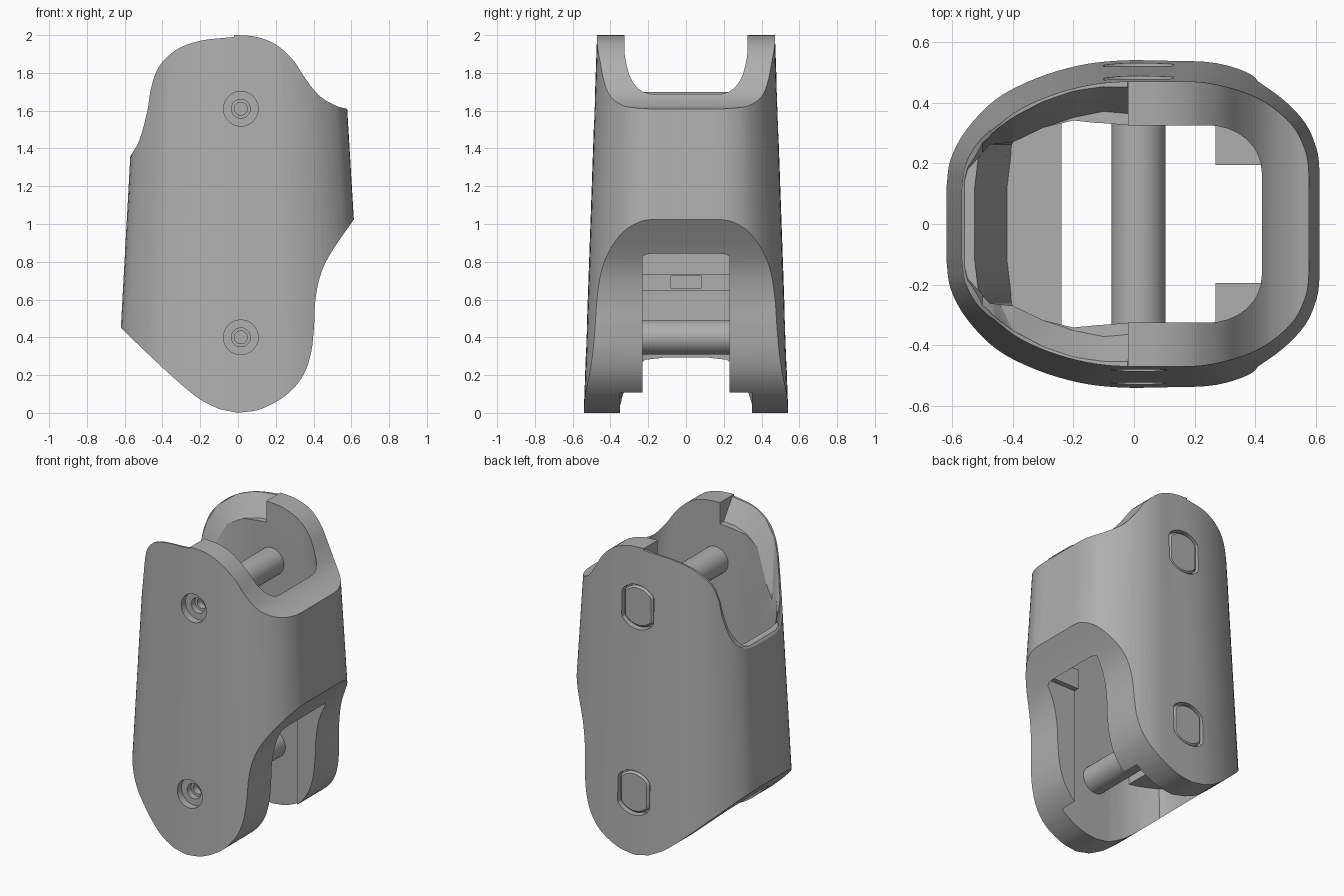
import bpy, bmesh, math
from mathutils import Vector

if "Cube" in bpy.data.objects:
    bpy.data.objects.remove(bpy.data.objects["Cube"])

grey = bpy.data.materials.new("plain_grey")
grey.diffuse_color = (0.43, 0.43, 0.43, 1)
grey.use_nodes = True
grey.node_tree.nodes["Principled BSDF"].inputs["Base Color"].default_value = grey.diffuse_color


def spline(pts, n=6):
    """Smooth curve through the points."""
    p = [Vector(q) for q in pts]
    p = [2 * p[0] - p[1]] + p + [2 * p[-1] - p[-2]]
    out = []
    for a, b, c, d in zip(p, p[1:], p[2:], p[3:]):
        for i in range(n):
            t = i / n
            out.append(0.5 * (2 * b + (c - a) * t + (2 * a - 5 * b + 4 * c - d) * t * t
                              + (3 * b - a - 3 * c + d) * t ** 3))
    return out + [p[-2]]


def loft(name, rings):
    """Closed solid through rings of equal point count."""
    bm = bmesh.new()
    vs = [[bm.verts.new(q) for q in r] for r in rings]
    n = len(vs[0])
    for a, b in zip(vs, vs[1:]):
        for i in range(n):
            bm.faces.new((a[i], a[(i + 1) % n], b[(i + 1) % n], b[i]))
    bm.faces.new(vs[0])
    bm.faces.new(vs[-1])
    bmesh.ops.recalc_face_normals(bm, faces=bm.faces)
    me = bpy.data.meshes.new(name)
    bm.to_mesh(me)
    bm.free()
    me.materials.append(grey)
    ob = bpy.data.objects.new(name, me)
    bpy.context.collection.objects.link(ob)
    return ob


def box(name, x0, x1, y0, y1, z0, z1):
    return loft(name, [[(x0, y0, z), (x1, y0, z), (x1, y1, z), (x0, y1, z)] for z in (z0, z1)])


def disc(name, z, r, y0, y1, half=9, n=40, bevel=0):
    """Cylinder along y at the pin axis, optionally with flattened sides."""
    def ring(y, r, half):
        return [(0.015 + max(-half, min(half, r * math.cos(2 * math.pi * (i + .5) / n))), y,
                 z + r * math.sin(2 * math.pi * (i + .5) / n)) for i in range(n)]
    rings = [ring(y0, r, half), ring(y1 - bevel, r, half)]
    if bevel:
        rings.append(ring(y1, r - bevel, half - bevel))
    return loft(name, rings)


def boolean(ob, tool, op):
    m = ob.modifiers.new("cut", 'BOOLEAN')
    m.operation, m.object, m.solver = op, tool, 'EXACT'
    me = bpy.data.meshes.new_from_object(ob.evaluated_get(bpy.context.evaluated_depsgraph_get()))
    ob.modifiers.clear()
    ob.data = me
    bpy.data.objects.remove(tool)


def mirrored(half):
    """Close a half outline (first and last lie off the axis) across y = 0."""
    return half + [(x, -y) for x, y in reversed(half)]


# tapered outer body
section = spline([(.61, .10), (.61, .19), (.60, .265), (.56, .355), (.48, .437), (.38, .496), (.25, .535),
                  (.1, .54), (-.05, .54), (-.18, .525), (-.32, .485), (-.45, .42), (-.55, .32),
                  (-.605, .22), (-.62, .12)], 4)
section = mirrored([(p.x, p.y) for p in section])


def outer_ring(z):
    l, r, h = (.645 - .055 * z) / .62, (.674 - .06 * z) / .61, 1 - .065 * z
    return [(x * (r if x > 0 else l), y * h, z) for x, y in section]


housing = loft("housing", [outer_ring(-.1), outer_ring(2.1)])

# side silhouette that trims both ends
right_low = spline([(0, 0), (.12, .02), (.25, .09), (.34, .19), (.385, .31), (.402, .45), (.41, .6),
                    (.44, .74), (.5, .86), (.61, 1.02), (.70, 1.15)])
right_top = spline([(.72, 1.575), (.575, 1.61), (.51, 1.63), (.43, 1.68), (.36, 1.765), (.29, 1.87),
                    (.2, 1.95), (.1, 1.99), (0, 2), (-.02, 2)])
left_top = spline([(-.021, 1.99), (-.2, 1.97), (-.33, 1.92), (-.42, 1.83), (-.46, 1.72), (-.48, 1.6),
                   (-.52, 1.45), (-.57, 1.36), (-.72, 1.14)])
left_low = spline([(-.72, .55), (-.62, .45), (-.4, .24), (-.22, .085), (-.1, .02)])
outline = right_low + right_top + left_top + left_low
boolean(housing, loft("trim", [[(p.x, y, p.y) for p in outline] for y in (-.8, .8)]), 'INTERSECT')


# hollow inside
def hole_ring(z, xl, xr):
    h, r = .35 - .0125 * z, .16
    half = [(xr - r + r * math.cos(a), h - r + r * math.sin(a))
            for a in [math.pi / 2 * i / 8 for i in range(9)]]
    half += [(-.02, h), (-.1, h + .006), (-.2, .342), (-.3, .318), (-.4, .27),
             (min(-.405, xl + .05), .262), (xl + .012, .215), (xl, .12)]
    return [(x, y, z) for x, y in mirrored(half)]


hollow = loft("hollow", [hole_ring(-.1, -.48, .5), hole_ring(.87, -.42, .49),
                         hole_ring(1.4, -.53, .445), hole_ring(2.1, -.5, .39)])
# leg lips and rear ledge remain as solid inside the hollow
for s in (-1, 1):
    for inner, z0, z1 in ((.23, .1, .87), (.195, .87, 1.0)):
        y0, y1 = sorted((s * inner, s * .6))
        boolean(hollow, box("lip", .27, .8, y0, y1, z0, z1), 'DIFFERENCE')
ledge = box("ledge", -.8, -.24, -.6, .6, .46, .87)
boolean(ledge, box("ledge_step", -.28, 0, -.7, .7, .65, .73), 'DIFFERENCE')
boolean(ledge, box("ledge_slot", -.36, 0, -.08, .08, .66, .725), 'DIFFERENCE')
boolean(hollow, ledge, 'DIFFERENCE')
boolean(housing, hollow, 'DIFFERENCE')

# wide inner chamfer on the left half of the top rim: x, inner y and z, outer y and z
chamfer = [(-.02, .365, 1.86, .46, 2.0), (-.1, .372, 1.85, .458, 1.99), (-.2, .352, 1.83, .44, 1.972),
           (-.3, .318, 1.78, .405, 1.937), (-.4, .267, 1.57, .352, 1.86), (-.45, .25, 1.43, .315, 1.75),
           (-.5, .235, 1.39, .27, 1.52), (-.55, .18, 1.375, .19, 1.40), (-.56, .14, 1.372, .15, 1.385)]
boolean(housing, loft("rim_chamfer", [
    [(x, yi, zi), (x, yo, zo), (x, yo, 2.3), (x, -yo, 2.3), (x, -yo, zo), (x, -yi, zi)]
    for x, yi, zi, yo, zo in chamfer]), 'DIFFERENCE')

# pins with stepped screw recesses in front and flat-sided heads at the back
parts = [housing]
for label, z in (("lower", .4), ("upper", 1.61)):
    ys = .54 * (1 - .065 * z)
    for r, depth in ((.092, .045), (.05, .085), (.034, .13)):
        boolean(housing, disc("bore", z, r, -.7, -ys + depth), 'DIFFERENCE')
    boolean(housing, disc("recess", z, .145, ys - .05, .7, .115), 'DIFFERENCE')
    parts += [disc(label + "_pin", z, .09, -.35, .37),
              disc(label + "_pin_head", z, .134, ys - .07, ys - .006, .104, bevel=.012)]

for ob in parts:
    bpy.ops.object.select_all(action='DESELECT')
    ob.select_set(True)
    bpy.context.view_layer.objects.active = ob
    bpy.ops.object.shade_smooth_by_angle(angle=math.radians(30))
